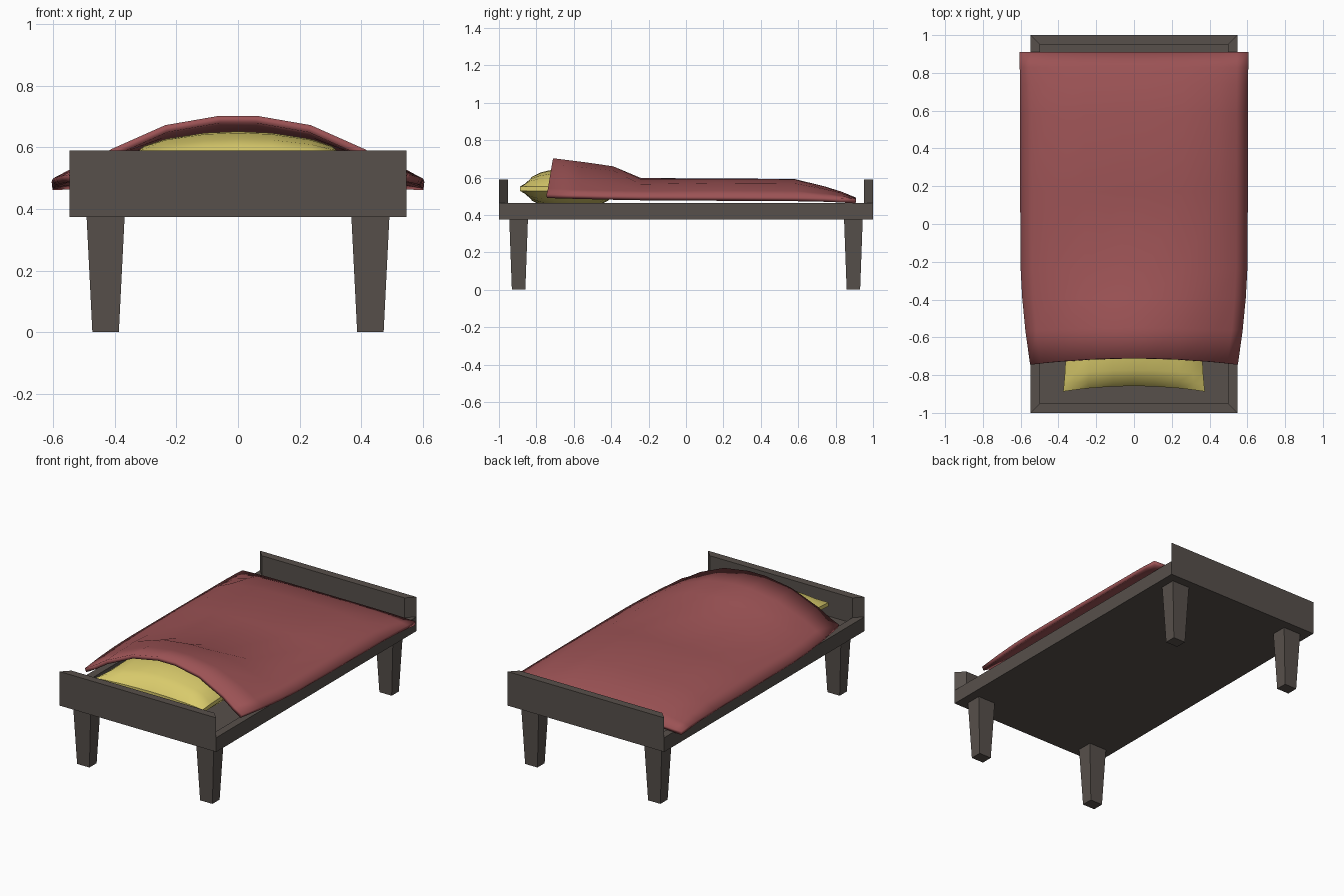
import bpy, bmesh
from mathutils import Vector

if "Cube" in bpy.data.objects:
    bpy.data.objects.remove(bpy.data.objects["Cube"])


def material(name, rgb):
    m = bpy.data.materials.new(name)
    m.diffuse_color = (*rgb, 1)
    m.use_nodes = True
    m.node_tree.nodes["Principled BSDF"].inputs["Base Color"].default_value = m.diffuse_color
    return m


def make_object(name, bm, mat, smooth=False):
    bmesh.ops.recalc_face_normals(bm, faces=bm.faces)
    me = bpy.data.meshes.new(name)
    bm.to_mesh(me)
    bm.free()
    me.materials.append(mat)
    for p in me.polygons:
        p.use_smooth = smooth
    ob = bpy.data.objects.new(name, me)
    bpy.context.collection.objects.link(ob)
    return ob


def grid_faces(bm, rows):
    for a, b in zip(rows, rows[1:]):
        for i in range(len(a) - 1):
            bm.faces.new((a[i], a[i + 1], b[i + 1], b[i]))


def shade(ob, angle=0.6):
    bpy.ops.object.select_all(action='DESELECT')
    ob.select_set(True)
    bpy.context.view_layer.objects.active = ob
    bpy.ops.object.shade_smooth_by_angle(angle=angle)


wood = material("dark_wood", (0.095, 0.08, 0.07))
red = material("red_cloth", (0.33, 0.085, 0.09))
yellow = material("yellow_cloth", (0.70, 0.60, 0.15))

# Bed frame: slab, mitred inset border, raised end boards, sunken centre
bm = bmesh.new()
bmesh.ops.create_cube(bm, size=1)
for v in bm.verts:
    v.co = Vector((v.co.x * 1.096, v.co.y * 2, 0.375 + (v.co.z + 0.5) * 0.09))
top = max(bm.faces, key=lambda f: f.calc_center_median().z)
border = bmesh.ops.inset_region(bm, faces=[top], thickness=0.07)["faces"]
ends = [f for f in border if abs(f.calc_center_median().y) > 0.9]
for f, dz in [(e, 0.125) for e in ends] + [(top, -0.035)]:
    new = bmesh.ops.extrude_discrete_faces(bm, faces=[f])["faces"][0]
    bmesh.ops.translate(bm, verts=new.verts, vec=(0, 0, dz))
bmesh.ops.remove_doubles(bm, verts=bm.verts, dist=1e-5)
make_object("bed_frame", bm, wood)

# Four tapered legs
for sx, side in ((-1, "left"), (1, "right")):
    for sy, end in ((-1, "front"), (1, "back")):
        bm = bmesh.new()
        bmesh.ops.create_cube(bm, size=2)
        for v in bm.verts:
            hx, hy, z = (0.062, 0.05, 0.38) if v.co.z > 0 else (0.043, 0.036, 0)
            v.co = Vector((sx * 0.43 + v.co.x * hx, sy * 0.895 + v.co.y * hy, z))
        make_object(f"{end}_{side}_leg", bm, wood)

# Pillow: two bulging grids joined by a thin rim
bm = bmesh.new()
steps = [-1, -0.85, -0.65, -0.3, 0, 0.3, 0.65, 0.85, 1]
shells = []
for s in (1, -1):
    rows = []
    for v in steps:
        row = []
        for u in steps:
            bulge = ((1 - u * u) * (1 - v * v)) ** 0.5
            row.append(bm.verts.new((0.375 * u * (1 - 0.04 * (1 - v * v)),
                                     -0.62 + 0.267 * v * (1 - 0.11 * (1 - u * u)),
                                     0.54 + s * (0.012 + 0.1 * bulge))))
        rows.append(row)
    grid_faces(bm, rows)
    shells.append(rows)
loops = [r[0] + [x[-1] for x in r[1:]] + r[-1][-2::-1] + [x[0] for x in r[-2:0:-1]]
         for r in shells]
n = len(loops[0])
for i in range(n):
    j = (i + 1) % n
    bm.faces.new((loops[0][i], loops[0][j], loops[1][j], loops[1][i]))
shade(make_object("pillow", bm, yellow, True))

# Blanket: draped sheet; rows are y, half width, crown z, edge z, pillow bump
sections = [(-0.71, 0.55, 0.703, 0.512, 1), (-0.55, 0.575, 0.683, 0.507, 1),
            (-0.39, 0.592, 0.66, 0.503, 0.9), (-0.24, 0.6, 0.597, 0.5, 0.3),
            (0.17, 0.603, 0.595, 0.497, 0), (0.58, 0.603, 0.592, 0.495, 0),
            (0.74, 0.604, 0.553, 0.493, 0), (0.83, 0.605, 0.525, 0.49, 0),
            (0.91, 0.605, 0.492, 0.485, 0)]
# Cross-section: fraction of half width, height over the pillow, height elsewhere
profile = [(0.11, 1, 1), (0.43, 0.84, 0.98), (0.75, 0.43, 0.76), (0.9, 0.15, 0.34), (1, 0, 0)]
full = [(-u, a, b) for u, a, b in reversed(profile)] + profile
bm = bmesh.new()
rows = []
for y, w, top_z, edge_z, k in sections:
    bow = 0.035 if y < -0.7 else 0.015 if y < -0.5 else 0
    rows.append([bm.verts.new((u * w, y - bow * u * u,
                               edge_z + (top_z - edge_z) * (a * k + b * (1 - k))))
                 for u, a, b in full])
grid_faces(bm, rows)
blanket = make_object("blanket", bm, red, True)
if blanket.data.polygons[0].normal.z < 0:
    blanket.data.flip_normals()
shade(blanket)
solid = blanket.modifiers.new("thickness", 'SOLIDIFY')
solid.thickness = 0.024
solid.offset = -1
